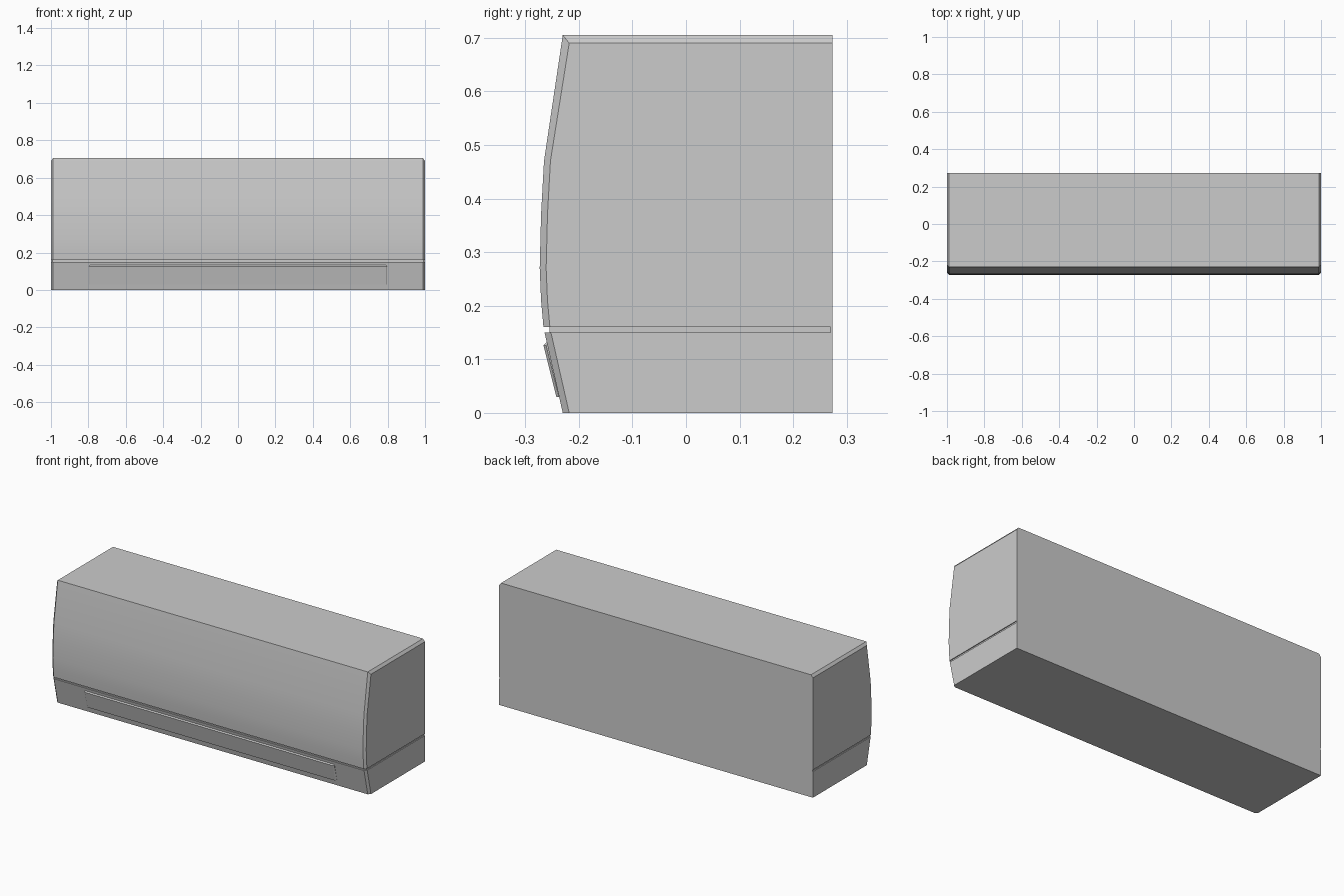
import bpy
import bmesh
import math

cube = bpy.data.objects.get("Cube")
if cube:
    bpy.data.objects.remove(cube, do_unlink=True)

HALF, CHAMFER, BACK = 1.0, 0.012, 0.273

grey = bpy.data.materials.new("light_grey_plastic")
grey.use_nodes = True
colour = (0.6, 0.6, 0.6, 1)
grey.diffuse_color = colour
grey.node_tree.nodes["Principled BSDF"].inputs["Base Color"].default_value = colour


def loft(name, sections):
    """Skin a run of (x, [(y, z), ...]) cross-sections and cap both ends."""
    bm = bmesh.new()
    rings = [[bm.verts.new((x, y, z)) for y, z in pts] for x, pts in sections]
    for a, b in zip(rings, rings[1:]):
        for i in range(len(a)):
            j = (i + 1) % len(a)
            bm.faces.new((a[i], a[j], b[j], b[i]))
    bm.faces.new(rings[0])
    bm.faces.new(rings[-1])
    bmesh.ops.recalc_face_normals(bm, faces=bm.faces)
    mesh = bpy.data.meshes.new(name)
    bm.to_mesh(mesh)
    bm.free()
    mesh.materials.append(grey)
    obj = bpy.data.objects.new(name, mesh)
    bpy.context.collection.objects.link(obj)
    return obj


def casing(name, front, top_drop=0.0):
    """Full-width shell from a front profile, chamfered at both ends."""
    z_top, z_low = front[0][1], front[-1][1]
    outer = front + [(BACK, z_low), (BACK, z_top)]
    inner = [(y + CHAMFER if y < 0 else y, z - top_drop if z == z_top else z)
             for y, z in outer]
    inset = HALF - CHAMFER
    return loft(name, [(-HALF, inner), (-inset, outer), (inset, outer), (HALF, inner)])


# Upper casing with the gently bowed front
upper = casing("upper_casing", [(-0.23, 0.705), (-0.265, 0.47), (-0.2705, 0.37),
                                (-0.273, 0.27), (-0.2705, 0.21), (-0.266, 0.16)], 0.015)
bpy.context.view_layer.objects.active = upper
upper.select_set(True)
bpy.ops.object.shade_smooth_by_angle(angle=math.radians(20))
upper.select_set(False)

# Lower casing, sloping back to the base
casing("lower_casing", [(-0.264, 0.15), (-0.23, 0.0)])

# Recessed band that forms the seam between the casings
seam = [(-0.255, 0.165), (-0.255, 0.145), (BACK, 0.145), (BACK, 0.165)]
loft("seam_band", [(s * (HALF - 0.005), seam) for s in (-1, 1)])

# Raised air flap with bevelled top and ends
flap = [(-0.25, 0.132), (-0.26, 0.132), (-0.266, 0.126), (-0.242, 0.03), (-0.23, 0.03)]
flap_end = [(y + 0.005 if y < -0.255 or z < 0.1 else y, z) for y, z in flap]
loft("air_flap", [(-0.797, flap_end), (-0.79, flap), (0.79, flap), (0.797, flap_end)])

# Thin strip closing the seam at the back
strip = [(0.27, 0.161), (0.27, 0.149), (BACK, 0.149), (BACK, 0.161)]
loft("back_strip", [(s * (HALF - 0.001), strip) for s in (-1, 1)])
